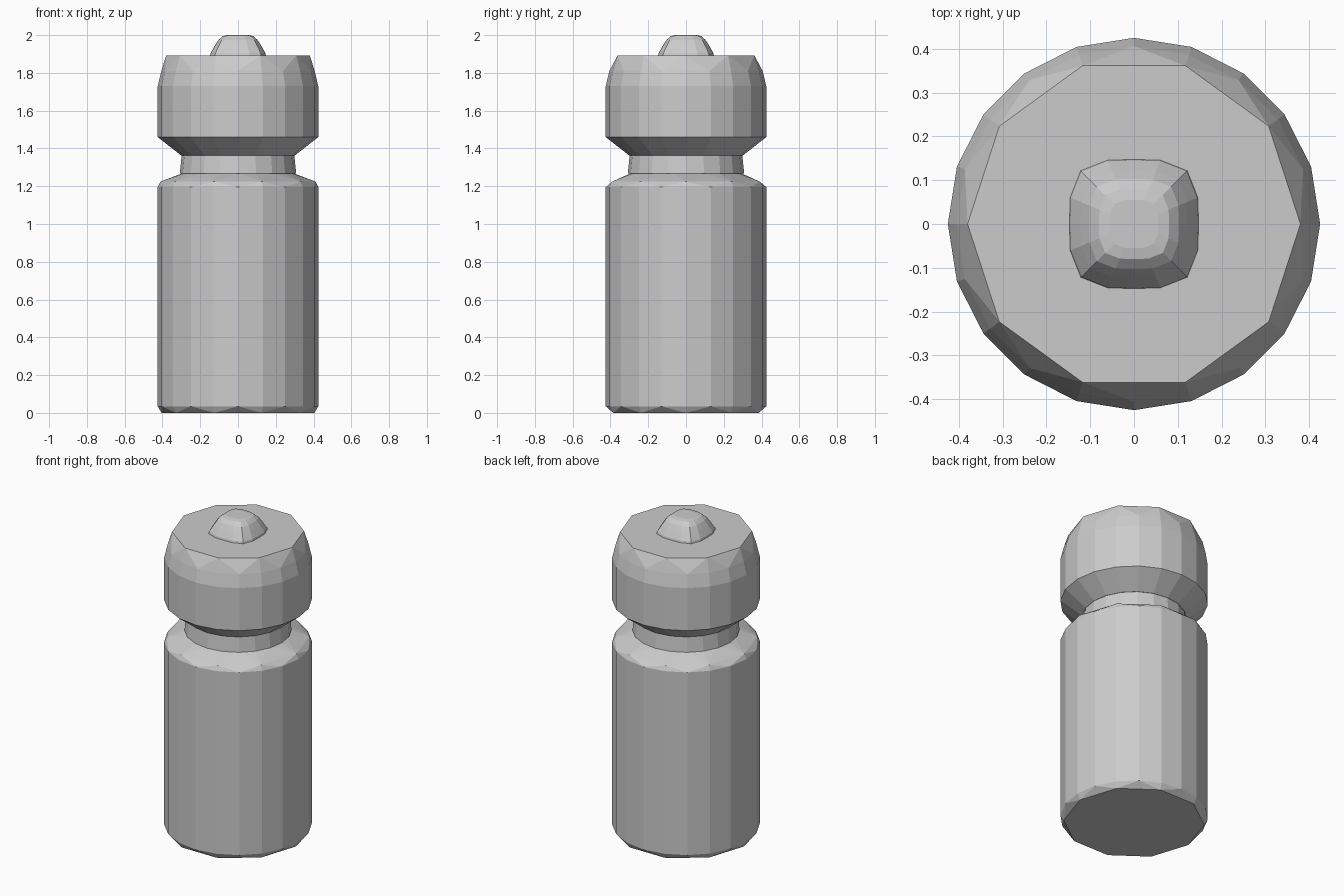
import bpy, bmesh, math

if "Cube" in bpy.data.objects:
    bpy.data.objects.remove(bpy.data.objects["Cube"])


def ring(bm, radius, z, sides, power=2.0):
    """Ring of vertices; power above 2 squares the circle off."""
    verts = []
    for i in range(sides):
        a = 2 * math.pi * i / sides
        c, s = math.cos(a), math.sin(a)
        k = radius / (abs(c) ** power + abs(s) ** power) ** (1 / power)
        verts.append(bm.verts.new((k * c, k * s, z)))
    return verts


def bridge(bm, a, b):
    """Join two rings; one may have half the sides of the other."""
    if len(a) < len(b):
        a, b = b, a
    n, m = len(a), len(b)
    if n == m:
        for i in range(n):
            bm.faces.new((a[i], a[(i + 1) % n], b[(i + 1) % n], b[i]))
        return
    for k in range(m):
        f0, f1, f2 = a[2 * k], a[2 * k + 1], a[(2 * k + 2) % n]
        c0, c1 = b[k], b[(k + 1) % m]
        bm.faces.new((f0, f1, c0))
        bm.faces.new((f1, c1, c0))
        bm.faces.new((f1, f2, c1))


def turned_part(name, profile, power=2.0):
    """Closed low-poly part from (radius, z, sides) rings."""
    bm = bmesh.new()
    rings = [ring(bm, r, z, n, power) for r, z, n in profile]
    for a, b in zip(rings, rings[1:]):
        bridge(bm, a, b)
    bm.faces.new(rings[0])
    bm.faces.new(rings[-1])
    bmesh.ops.recalc_face_normals(bm, faces=bm.faces)
    mesh = bpy.data.meshes.new(name)
    bm.to_mesh(mesh)
    bm.free()
    obj = bpy.data.objects.new(name, mesh)
    bpy.context.collection.objects.link(obj)
    return obj


# Bottle body with chipped bottom edge and sloping shoulder
turned_part("bottle_body", [
    (0.405, 0.0, 10), (0.425, 0.035, 20), (0.425, 1.195, 20),
    (0.41, 1.225, 10), (0.285, 1.272, 20)])

# Neck
turned_part("neck", [(0.308, 1.268, 20), (0.298, 1.365, 20)])

# Cap with flared underside and faceted upper edge
turned_part("cap", [
    (0.30, 1.362, 20), (0.425, 1.46, 20), (0.425, 1.73, 20),
    (0.406, 1.81, 20), (0.38, 1.893, 10)])

# Drinking spout, a rounded square that tapers
turned_part("spout", [
    (0.148, 1.89, 16), (0.145, 1.905, 16), (0.122, 1.945, 16),
    (0.103, 1.975, 16), (0.08, 1.995, 16), (0.055, 2.0, 16)], power=3.6)
